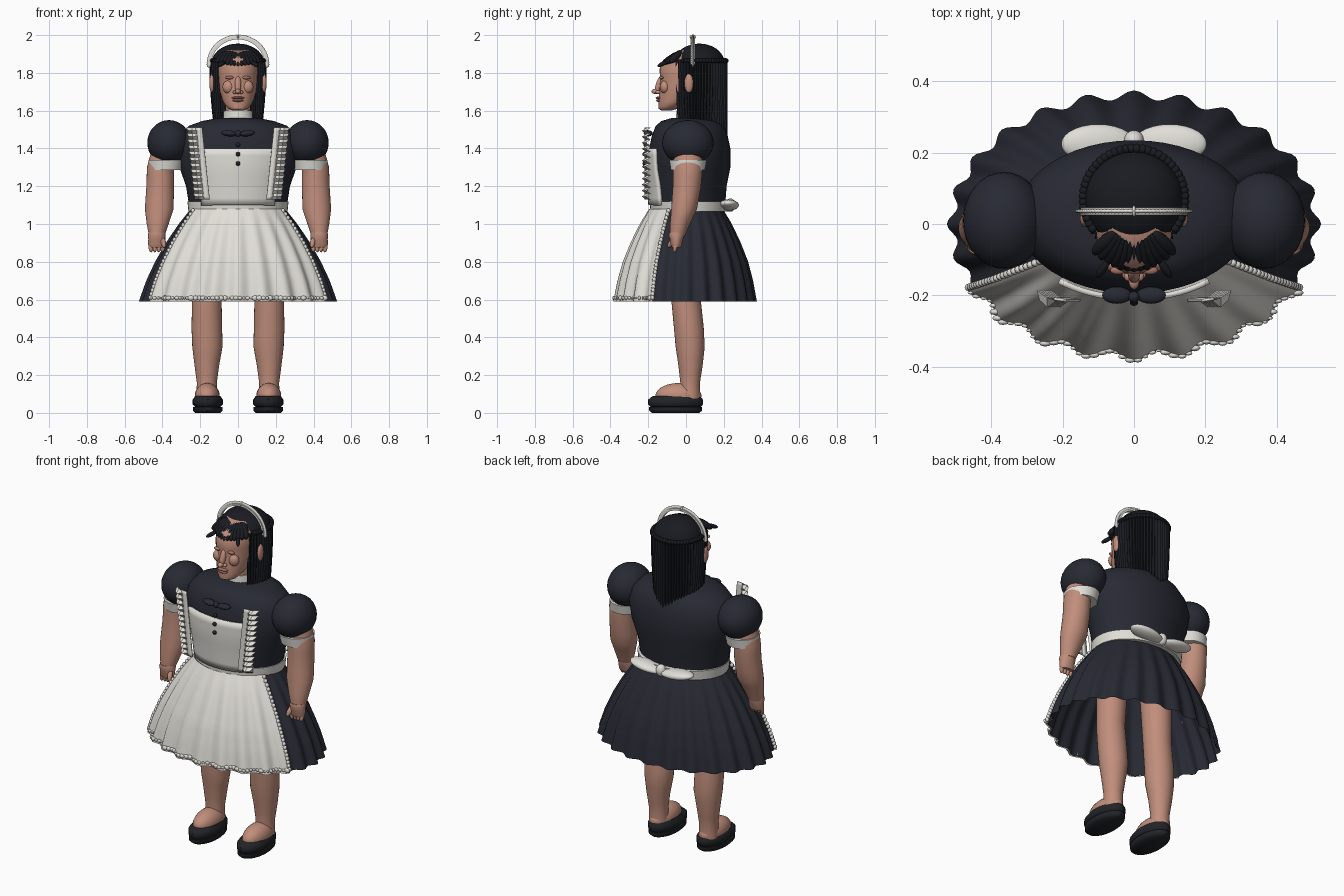
import bpy, bmesh, math, random
from math import sin, cos, pi, radians, sqrt
from mathutils import Vector, Matrix

random.seed(4)
cube = bpy.data.objects.get("Cube")
if cube:
    bpy.data.objects.remove(cube, do_unlink=True)


def material(name, r, g, b):
    mat = bpy.data.materials.new(name)
    mat.use_nodes = True
    mat.diffuse_color = (r, g, b, 1)
    mat.node_tree.nodes["Principled BSDF"].inputs["Base Color"].default_value = (r, g, b, 1)
    return mat


NAVY = material("navy cloth", .021, .023, .034)
WHITE = material("white cloth", .75, .73, .68)
SKIN = material("skin", .53, .27, .2)
LIPS = material("lips and lids", .4, .17, .13)
HAIR = material("black hair", .01, .011, .015)
SHOE = material("shoe leather", .016, .017, .021)


def finish(name, bm, mat, angle=50):
    bmesh.ops.recalc_face_normals(bm, faces=bm.faces)
    mesh = bpy.data.meshes.new(name)
    bm.to_mesh(mesh)
    bm.free()
    mesh.materials.append(mat)
    obj = bpy.data.objects.new(name, mesh)
    bpy.context.collection.objects.link(obj)
    bpy.ops.object.select_all(action='DESELECT')
    obj.select_set(True)
    bpy.context.view_layer.objects.active = obj
    bpy.ops.object.shade_smooth_by_angle(angle=radians(angle))
    return obj


def sheet(name, rows, mat, wrap=False, caps=False, thick=0, angle=50):
    """Skin a grid of points, optionally closed around and capped."""
    bm = bmesh.new()
    grid = [[bm.verts.new(p) for p in row] for row in rows]
    n = len(grid[0])
    for a, b in zip(grid, grid[1:]):
        for i in range(n if wrap else n - 1):
            j = (i + 1) % n
            bm.faces.new((a[i], a[j], b[j], b[i]))
    if caps:
        bm.faces.new(grid[0])
        bm.faces.new(grid[-1])
    obj = finish(name, bm, mat, angle)
    if thick:
        mod = obj.modifiers.new("thickness", 'SOLIDIFY')
        mod.thickness = thick
        mod.offset = 0
    return obj


def sample(profile, z):
    """Interpolate a profile of rows that start with a falling height."""
    for a, b in zip(profile, profile[1:]):
        if a[0] >= z >= b[0]:
            f = (a[0] - z) / (a[0] - b[0])
            return [p + (q - p) * f for p, q in zip(a, b)]
    return list(profile[0] if z > profile[0][0] else profile[-1])


def loft(name, profile, mat, side=1, n=32, steps=1, caps=True):
    """Stack ellipses: height, centre x, centre y, radius x, radius y."""
    fine = []
    for a, b in zip(profile, profile[1:]):
        fine += [[p + (q - p) * k / steps for p, q in zip(a, b)] for k in range(steps)]
    fine.append(profile[-1])
    rows = [[(side * x + rx * cos(2 * pi * i / n), y + ry * sin(2 * pi * i / n), z)
             for i in range(n)] for z, x, y, rx, ry in fine]
    return sheet(name, rows, mat, wrap=True, caps=caps)


def blobs(name, items, mat, detail=16):
    """Ellipsoids joined in one mesh: centre, radii, optional axis for local z."""
    bm = bmesh.new()
    for centre, radii, *axis in items:
        m = Matrix.Translation(centre)
        if axis:
            m = m @ Vector(axis[0]).to_track_quat('Z', 'Y').to_matrix().to_4x4()
        m = m @ Matrix.Diagonal((*radii, 1))
        bmesh.ops.create_uvsphere(bm, u_segments=detail, v_segments=detail // 2 + 2,
                                  radius=1, matrix=m)
    return finish(name, bm, mat, 80)


def strand(a, b, radius):
    a, b = Vector(a), Vector(b)
    return ((a + b) / 2, (radius, radius, (b - a).length / 2), b - a)


# Bodice and collar
BODICE = [(1.56, 0, .02, .11, .1), (1.545, 0, .02, .19, .15), (1.52, 0, .02, .26, .18),
          (1.47, 0, .02, .31, .2), (1.4, 0, .02, .33, .215), (1.3, 0, .02, .31, .215),
          (1.2, 0, .015, .275, .2), (1.07, 0, .015, .255, .19)]
loft("bodice", BODICE, NAVY, n=48)
loft("collar", [(1.54, 0, .02, .08, .075), (1.6, 0, .02, .075, .07)], WHITE)
loft("neck", [(1.55, 0, .02, .065, .065), (1.72, 0, .01, .065, .065)], SKIN)


def chest_y(x, z):
    _, _, y, rx, ry = sample(BODICE, z)
    return y - ry * sqrt(max(0, 1 - (x / rx) ** 2))


# Pleated skirt: height, radius x, radius y, pleat depth
SKIRT = [(1.08, .25, .19, 0), (1.0, .31, .235, .004), (.9, .375, .28, .007),
         (.8, .43, .318, .009), (.7, .475, .343, .011), (.59, .512, .362, .013)]


def skirt_point(t, z, out=0):
    _, rx, ry, pleat = sample(SKIRT, z)
    w = pleat * cos(24 * t) + out
    return ((rx + w) * cos(t), (ry + w) * sin(t) + .01 * (z - .59), z)


heights = [1.08 - .49 * k / 14 for k in range(15)]
sheet("skirt", [[skirt_point(2 * pi * i / 192, z) for i in range(192)] for z in heights],
      NAVY, wrap=True)

# Apron skirt with a gathered edge
START, END = radians(-152), radians(-28)
sheet("apron_skirt", [[skirt_point(START + (END - START) * i / 80, z, .01)
                       for i in range(81)] for z in heights], WHITE)
hem = []
for i in range(56):
    r = random.uniform(.006, .014)
    p = skirt_point(START + (END - START) * i / 55, .608, .012)
    hem.append((p, (r * 1.3, r * .7, r)))
for t in (START, END):
    hem += [(skirt_point(t, 1.07 - .46 * k / 24, .012), (.011, .011, .013)) for k in range(25)]
blobs("apron_frill", hem, WHITE, 8)

# Waistband and back bow
loft("waistband", [(1.065, 0, .02, .262, .208), (1.12, 0, .02, .268, .212)], WHITE, n=48)
blobs("back_bow", [((s * .1, .225, 1.1), (.055, .027, .105), (s, 0, .12)) for s in (-1, 1)]
      + [((0, .235, 1.1), (.028, .028, .035))], WHITE, 24)

# Apron bib following the chest
bib = []
for k in range(9):
    z = 1.1 + .3 * k / 8
    half = .19 + .02 * k / 8
    bib.append([(x, chest_y(x, z) - .014, z) for x in (half * (i / 10 - 1) for i in range(21))])
sheet("bib", bib, WHITE, thick=.016)

# Ruffled shoulder straps
for s, side in ((1, "left"), (-1, "right")):
    flat, frill = [], []
    for k in range(25):
        z = 1.13 + .38 * k / 24
        x = .15 + .04 * k / 24
        wave = .014 * (-1) ** k
        flat.append([(s * x, -.215, z), (s * (x + .035), -.21, z)])
        frill.append([(s * (x + .03), -.215, z), (s * (x + .055), -.22 + wave, z),
                      (s * (x + .08 + wave / 4), -.2 + wave, z)])
    sheet(side + "_strap", flat, WHITE, thick=.008)
    sheet(side + "_strap_frill", frill, WHITE, angle=20)

# Neck bow and buttons
blobs("neck_bow", [((s * .048, -.2, 1.48), (.024, .016, .042), (s, 0, .1)) for s in (-1, 1)]
      + [((0, -.205, 1.48), (.016, .016, .018))], NAVY)
blobs("buttons", [((0, chest_y(0, z) - .025, z), (.012, .01, .012))
                  for z in (1.32, 1.37, 1.42)], SHOE, 12)

# Arms, legs and shoes
ARM = [(1.42, .38, .01, .07, .075), (1.3, .41, .01, .072, .078), (1.2, .412, .005, .073, .075),
       (1.08, .417, -.01, .076, .068), (1.0, .425, -.032, .058, .052),
       (.94, .43, -.045, .042, .04)]
HAND = [(.955, .43, -.048, .044, .04), (.94, .43, -.05, .047, .042), (.92, .43, -.05, .045, .035),
        (.89, .43, -.052, .046, .03), (.875, .43, -.052, .04, .022)]
LEG = [(.95, .15, 0, .085, .09), (.6, .165, 0, .078, .078), (.45, .165, .015, .081, .079),
       (.35, .162, .022, .08, .077), (.25, .165, .024, .065, .064), (.16, .165, .022, .053, .052),
       (.07, .165, .02, .055, .055)]
UPPER = [(.03, .16, -.055, .066, .132), (.045, .16, -.055, .08, .145), (.07, .16, -.055, .08, .145),
         (.09, .16, -.05, .066, .125)]
SOLE = [(0, .16, -.055, .066, .125), (.012, .16, -.055, .078, .14), (.032, .16, -.055, .078, .14)]
for s, side in ((1, "left"), (-1, "right")):
    blobs(side + "_puff_sleeve", [((s * .365, .01, 1.43), (.115, .136, .12))], NAVY, 32)
    loft(side + "_cuff", [(1.285, .385, .01, .09, .09), (1.34, .38, .01, .095, .1)], WHITE, s)
    loft(side + "_arm", ARM, SKIN, s, steps=2)
    loft(side + "_hand", HAND, SKIN, s, n=20)
    fingers = [strand((s * (.397 + .022 * k), -.054, .9), (s * (.4 + .02 * k), -.062, .85), .012)
               for k in range(4)]
    fingers.append(strand((s * .4, -.06, .93), (s * .39, -.095, .875), .014))
    blobs(side + "_fingers", fingers, SKIN, 10)
    loft(side + "_leg", LEG, SKIN, s, steps=2)
    blobs(side + "_foot", [((s * .163, -.04, .09), (.066, .122, .068))], SKIN, 24)
    loft(side + "_shoe", UPPER, SHOE, s)
    loft(side + "_sole", SOLE, SHOE, s)
    blobs(side + "_ear", [((s * .138, .015, 1.745), (.014, .024, .05))], SKIN)
    blobs(side + "_eyelid", [((s * .045, -.13, 1.775), (.022, .012, .009))], LIPS)
    blobs(side + "_cheek", [((s * .05, -.112, 1.725), (.032, .026, .035))], SKIN)

# Head and face
loft("head", [(1.6, 0, -.105, .025, .025), (1.61, 0, -.095, .05, .05), (1.635, 0, -.07, .072, .075),
              (1.66, 0, -.045, .084, .1), (1.7, 0, -.025, .096, .118), (1.76, 0, -.015, .103, .122),
              (1.82, 0, -.01, .107, .13), (1.87, 0, 0, .1, .12), (1.92, 0, .04, .08, .08)],
     SKIN, steps=2)
blobs("nose", [strand((0, -.128, 1.785), (0, -.158, 1.69), .017),
               ((0, -.16, 1.702), (.015, .024, .014)),
               ((.016, -.147, 1.698), (.012, .014, .01)),
               ((-.016, -.147, 1.698), (.012, .014, .01))], SKIN)
blobs("mouth", [((0, -.143, 1.668), (.034, .018, .007)),
                ((0, -.141, 1.654), (.029, .017, .008))], LIPS)
blobs("chin", [((0, -.122, 1.626), (.032, .024, .02))], SKIN)

# Hair cap, curls and long strands
blobs("hair_cap", [((0, .07, 1.85), (.14, .135, .105))], HAIR, 32)
curls, rows = [], []
for i in range(40):
    t = radians(-35 + 250 * i / 39)
    curls.append(((.142 * cos(t), .07 + .142 * sin(t), 1.865), (.014, .014, .013)))
blobs("hair_curls", curls, HAIR, 8)
for k in range(13):
    f = k / 12
    row = []
    for i in range(169):
        t = radians(-50 + 280 * i / 168)
        ridge = .006 * cos(i * pi / 2) - .02 * f * f * abs(cos(t))
        back = max(0, sin(t))
        drop = .32 + .08 * back + .012 * sin(i * .9)
        row.append(((.146 + ridge) * cos(t), .065 + (.15 + ridge) * sin(t), 1.87 - drop * f))
    rows.append(row)
sheet("long_hair", rows, HAIR, angle=35)

# Fringe swept over the forehead
fringe = [strand((.05 * u, -.02, 1.915), (.115 * u, -.135 + .05 * u * u, 1.835 + .02 * abs(u)), .02)
          for u in (k / 6 - 1 for k in range(13))]
fringe += [strand((s * .07, -.1, 1.86), (s * .105, -.15, 1.835), .012) for s in (-1, 1)]
blobs("fringe", fringe, HAIR, 10)

# Frilled headband
arch = [[(r * cos(pi * i / 40), y, 1.845 + (r - .008) * sin(pi * i / 40)) for i in range(41)]
        for r, y in ((.14, .025), (.152, .025), (.152, .047), (.14, .047), (.14, .025))]
sheet("headband", arch, WHITE)
blobs("headband_frill", [((.153 * cos(t), .036, 1.845 + .145 * sin(t)), (.006, .017, .013),
                          (cos(t), 0, sin(t))) for t in (pi * k / 44 for k in range(45))],
      WHITE, 8)
